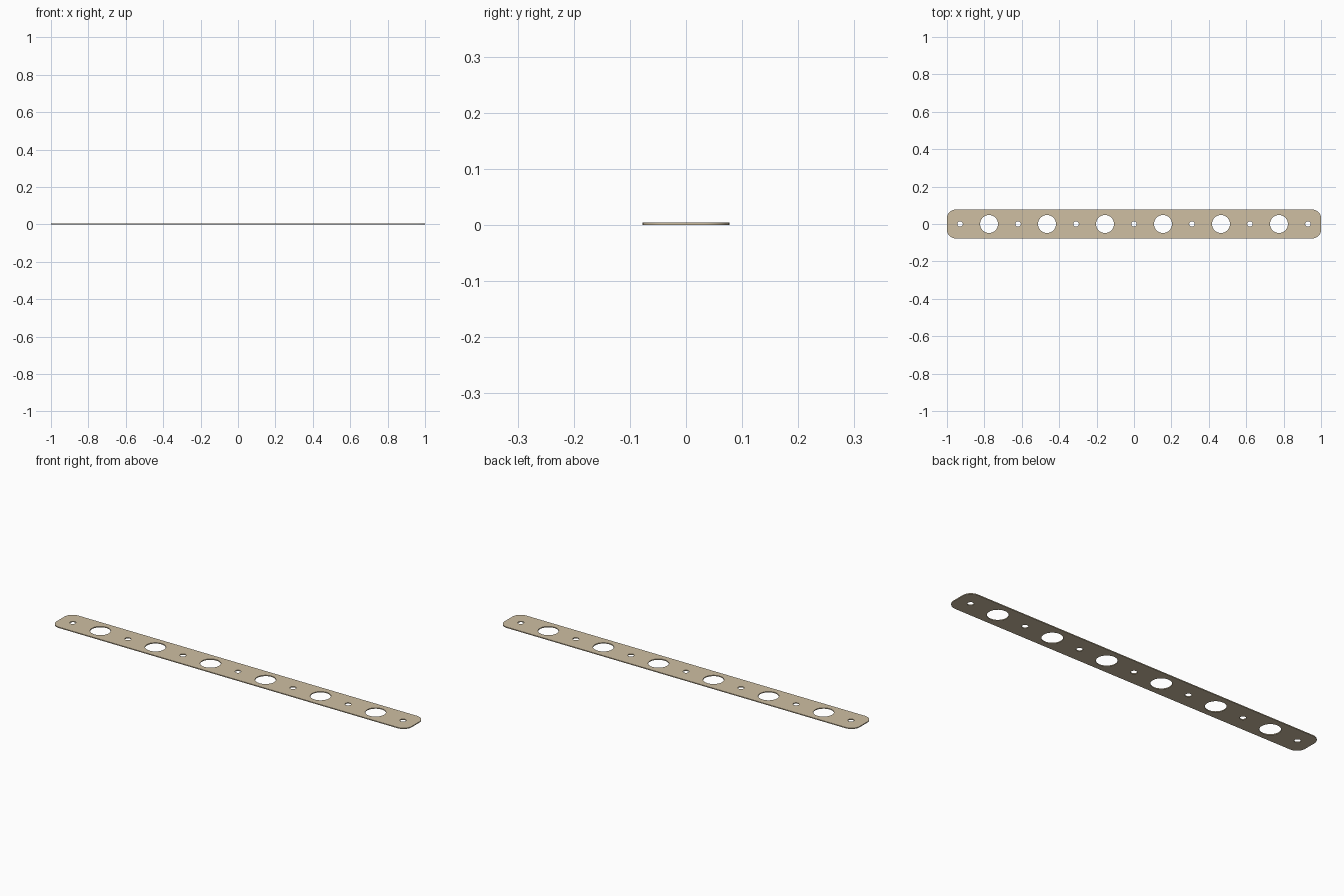
import bpy, bmesh
from math import cos, sin, pi, radians

if "Cube" in bpy.data.objects:
    bpy.data.objects.remove(bpy.data.objects["Cube"])

HALF_L, HALF_W, THICK = 1.0, 0.0772, 0.0047
CORNER, BIG_R, SMALL_R, PITCH = 0.0465, 0.048, 0.0148, 0.31


def arc(cx, cy, r, start, sweep, n):
    return [(cx + r * cos(start + sweep * i / n), cy + r * sin(start + sweep * i / n))
            for i in range(n + 1)]


def add_loop(curve, pts):
    s = curve.splines.new('POLY')
    s.points.add(len(pts) - 1)
    for p, (x, y) in zip(s.points, pts):
        p.co = (x, y, 0, 1)
    s.use_cyclic_u = True


curve = bpy.data.curves.new("perforated_strip", 'CURVE')
curve.dimensions = '2D'
curve.fill_mode = 'BOTH'
curve.extrude = THICK / 2

# rounded outline
outline = []
for k, (sx, sy) in enumerate([(1, 1), (-1, 1), (-1, -1), (1, -1)]):
    outline += arc(sx * (HALF_L - CORNER), sy * (HALF_W - CORNER), CORNER, k * pi / 2, pi / 2, 12)
add_loop(curve, outline)

# large holes alternating with small screw holes
for i in range(6):
    add_loop(curve, arc((i - 2.5) * PITCH, 0, BIG_R, 0, 2 * pi, 48)[:-1])
for i in range(7):
    add_loop(curve, arc((i - 3) * PITCH, 0, SMALL_R, 0, 2 * pi, 32)[:-1])

strip = bpy.data.objects.new("perforated_strip", curve)
bpy.context.collection.objects.link(strip)
bpy.context.view_layer.objects.active = strip
strip.select_set(True)
bpy.ops.object.convert(target='MESH')
strip = bpy.context.object

# weld the caps to the walls and rest the strip on the ground
bm = bmesh.new()
bm.from_mesh(strip.data)
bmesh.ops.remove_doubles(bm, verts=bm.verts, dist=1e-5)
bmesh.ops.recalc_face_normals(bm, faces=bm.faces)
bmesh.ops.translate(bm, verts=bm.verts, vec=(0, 0, THICK / 2))
bm.to_mesh(strip.data)
bm.free()
bpy.ops.object.shade_smooth_by_angle(angle=radians(30))

# tan finish
mat = bpy.data.materials.new("tan")
mat.diffuse_color = (0.62, 0.52, 0.36, 1)
mat.use_nodes = True
mat.node_tree.nodes["Principled BSDF"].inputs["Base Color"].default_value = mat.diffuse_color
strip.data.materials.clear()
strip.data.materials.append(mat)
